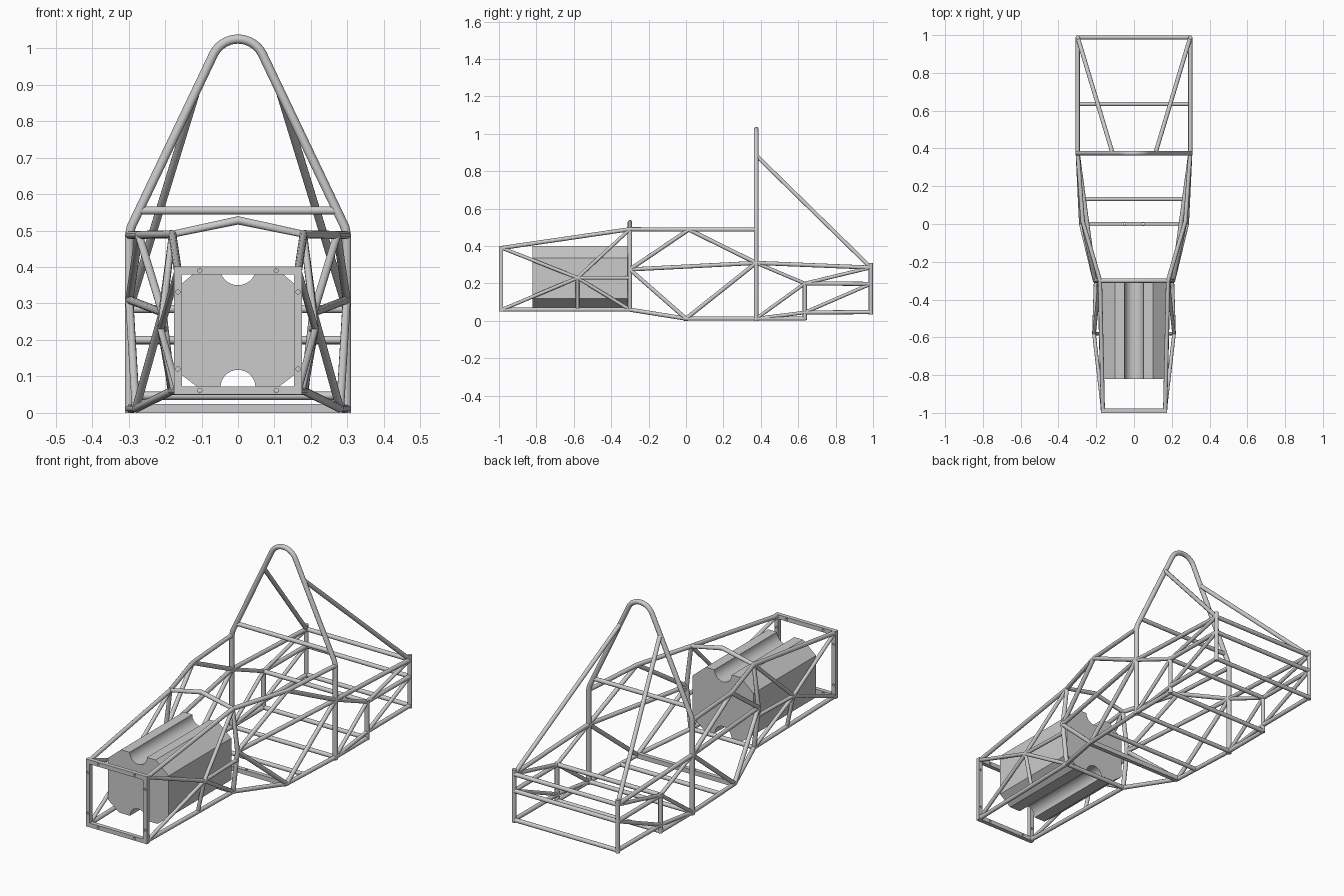
import bpy
from math import sin, cos, pi, radians

if "Cube" in bpy.data.objects:
    bpy.data.objects.remove(bpy.data.objects["Cube"])


def finish(ob, angle=35):
    bpy.ops.object.select_all(action='DESELECT')
    ob.select_set(True)
    bpy.context.view_layer.objects.active = ob
    bpy.ops.object.convert(target='MESH')
    bpy.ops.object.shade_smooth_by_angle(angle=radians(angle))


def add_splines(cu, paths, closed=False):
    for path in paths:
        sp = cu.splines.new('POLY')
        sp.points.add(len(path) - 1)
        for p, co in zip(sp.points, path):
            p.co = (*co, 1) if len(co) == 3 else (*co, 0, 1)
        sp.use_cyclic_u = closed


def tubes(name, paths, r=0.011):
    cu = bpy.data.curves.new(name, 'CURVE')
    cu.dimensions = '3D'
    cu.bevel_depth = r
    cu.bevel_resolution = 4
    cu.use_fill_caps = True
    add_splines(cu, paths)
    ob = bpy.data.objects.new(name, cu)
    bpy.context.collection.objects.link(ob)
    finish(ob)


def both(paths):
    return [[(s * x, y, z) for x, y, z in p] for p in paths for s in (1, -1)]


def cross(x, y, z):
    return [(-x, y, z), (x, y, z)]


def plate(name, loops, depth, loc, upright=True):
    # flat outline with holes, given thickness
    cu = bpy.data.curves.new(name, 'CURVE')
    cu.dimensions = '2D'
    cu.fill_mode = 'BOTH'
    cu.extrude = depth / 2
    add_splines(cu, loops, True)
    ob = bpy.data.objects.new(name, cu)
    bpy.context.collection.objects.link(ob)
    ob.location = loc
    if upright:
        ob.rotation_euler.x = pi / 2
    finish(ob)


def rect(x, z0, z1):
    return [(-x, z0), (x, z0), (x, z1), (-x, z1)]


def arc(cx, cz, r, a0, a1, n=16):
    return [(cx + r * cos(radians(a0 + (a1 - a0) * i / n)),
             cz + r * sin(radians(a0 + (a1 - a0) * i / n))) for i in range(n + 1)]


def hole(x, z, r=0.006):
    return arc(x, z, r, 0, 360, 12)[:-1]


# Shared frame joints (right side)
FT, FB = (0.165, -0.985, 0.39), (0.165, -0.985, 0.06)
FM, FL = (0.212, -0.58, 0.23), (0.175, -0.58, 0.06)
HT, HM, HB = (0.18, -0.3, 0.49), (0.207, -0.3, 0.275), (0.182, -0.3, 0.06)
HS = (0.203, -0.3, 0.23)
CT, CB = (0.272, 0.015, 0.488), (0.28, 0.0, 0.012)
RT, RM, RB = (0.298, 0.375, 0.488), (0.298, 0.375, 0.31), (0.298, 0.375, 0.012)
BM, BL, BB = (0.298, 0.635, 0.2), (0.298, 0.635, 0.045), (0.298, 0.635, 0.012)
ET, EM, EL = (0.298, 0.988, 0.285), (0.298, 0.988, 0.198), (0.298, 0.988, 0.047)

# Main roll hoop, shoulder bar and rear braces
top = [(x, 0.375, z) for x, z in arc(0, 0.95, 0.075, 26, 154, 20)]
tubes("main_hoop", [[(0.298, 0.375, 0.0), (0.298, 0.375, 0.485), (0.293, 0.375, 0.51)] + top +
                    [(-0.293, 0.375, 0.51), (-0.298, 0.375, 0.485), (-0.298, 0.375, 0)]], 0.0125)
tubes("shoulder_bar", [cross(0.27, 0.375, 0.555)])
tubes("hoop_braces", both([[(0.115, 0.38, 0.88), ET]]))

# Front hoop
tubes("front_hoop", [[HB, HM, HT, (0, -0.3, 0.528)] +
                     [(-x, y, z) for x, y, z in (HT, HM, HB)]], 0.0115)

# Nose bay sides
tubes("nose_rails", both([[FT, HT], [FB, HB]]))
tubes("nose_diagonals", both([[FT, FM], [FB, FM], [FM, HS], [FM, HT], [FM, HB], [FM, FL]]), 0.0095)

# Cockpit sides
tubes("cockpit_rails", both([[HT, CT, RT], [HB, CB, RB, BB]]))
tubes("cockpit_diagonals", both([[HM, RM], [HM, CT], [CT, RM], [HM, CB], [CB, RM]]))

# Rear bay sides
tubes("rear_rails", both([[RM, ET], [BM, EM], [BL, EL]]))
tubes("rear_diagonals", both([[RM, BM], [RB, BM], [RB, BL], [BM, ET], [BL, EM]]), 0.0095)
tubes("rear_posts", both([[(0.298, 0.988, 0.035), (0.298, 0.988, 0.31)],
                          [(0.298, 0.635, 0.005), (0.298, 0.635, 0.21)]]))

# Cross members
tubes("cross_members", [cross(0.182, -0.3, 0.06), cross(0.285, 0.132, 0.012),
                        cross(0.298, 0.375, 0.012), cross(0.298, 0.635, 0.012),
                        cross(0.298, 0.635, 0.2), cross(0.298, 0.988, 0.285),
                        cross(0.298, 0.988, 0.198), cross(0.298, 0.988, 0.047)])
plate("drilled_floor_bar", [rect(0.28, -0.011, 0.011), hole(-0.05, 0), hole(0.05, 0)],
      0.024, (0, 0, 0.012), upright=False)

# Drilled front bulkhead frame
holes = [hole(s * 0.105, z) for s in (1, -1) for z in (0.061, 0.39)]
holes += [hole(s * 0.165, z) for s in (1, -1) for z in (0.12, 0.332)]
plate("front_bulkhead", [rect(0.176, 0.05, 0.401), rect(0.154, 0.072, 0.379)] + holes,
      0.022, (0, -0.989, 0))

# Crash block with chamfered corners and a groove above and below
profile = [(0.175, 0.12), (0.175, 0.337), (0.1, 0.4)] + arc(0, 0.4, 0.05, 0, -180) + \
          [(-0.1, 0.4), (-0.175, 0.337), (-0.175, 0.12), (-0.11, 0.07)] + \
          arc(0, 0.07, 0.048, 180, 0) + [(0.11, 0.07)]
plate("crash_block", [profile], 0.515, (0, -0.5625, 0))
